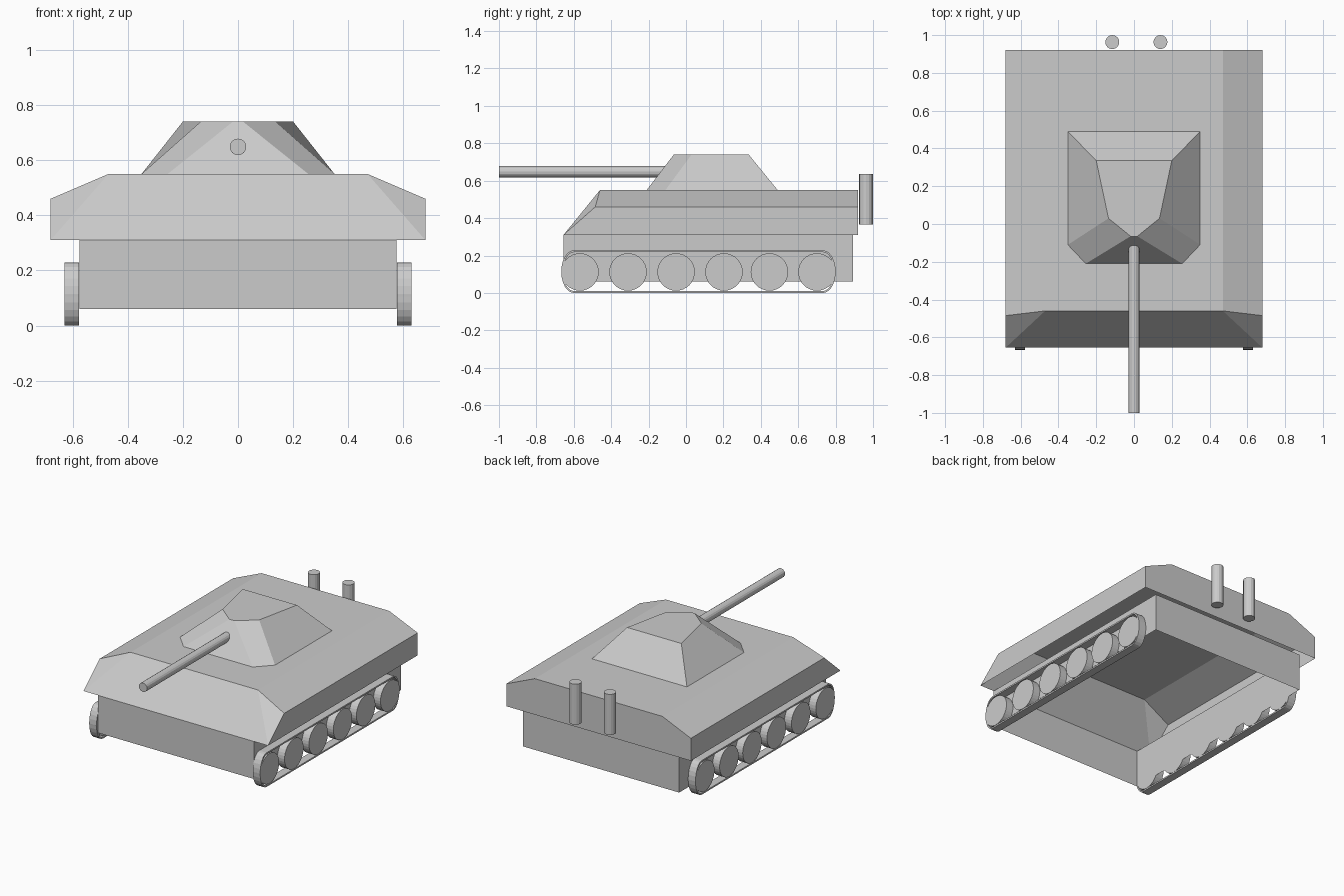
import bpy, bmesh, math
from mathutils import Matrix

if "Cube" in bpy.data.objects:
    bpy.data.objects.remove(bpy.data.objects["Cube"])


def make(name, verts, faces):
    me = bpy.data.meshes.new(name)
    me.from_pydata(verts, [], faces)
    bm = bmesh.new()
    bm.from_mesh(me)
    bmesh.ops.recalc_face_normals(bm, faces=bm.faces)
    bm.to_mesh(me)
    bm.free()
    ob = bpy.data.objects.new(name, me)
    bpy.context.collection.objects.link(ob)
    return ob


def bridge(a, b, n, closed=True):
    """Quads between two rings of n vertices starting at indices a and b."""
    return [(a + i, a + (i + 1) % n, b + (i + 1) % n, b + i)
            for i in range(n if closed else n - 1)]


def cylinder(name, radius, depth, centre, axis, sides):
    me = bpy.data.meshes.new(name)
    bm = bmesh.new()
    rot = {'X': Matrix.Rotation(math.pi / 2, 4, 'Y'),
           'Y': Matrix.Rotation(math.pi / 2, 4, 'X'),
           'Z': Matrix.Identity(4)}[axis]
    bmesh.ops.create_cone(bm, cap_ends=True, segments=sides, radius1=radius,
                          radius2=radius, depth=depth, matrix=rot)
    bm.to_mesh(me)
    bm.free()
    ob = bpy.data.objects.new(name, me)
    ob.location = centre
    bpy.context.collection.objects.link(ob)
    return ob


def mirrored(half):
    """Complete an outline given by its left half, ordered left to centre."""
    return half + [(-x, y, z) for x, y, z in reversed(half)]


# Upper hull: chamfered shell, sloped nose, open underneath
nose = mirrored([(-.68, -.655, .31), (-.68, -.485, .46), (-.47, -.46, .55)])
tail = [(x, .92, z) for x, y, z in nose]
make("upper_hull", nose + tail,
     bridge(0, 6, 6, closed=False)
     + [(0, 1, 2), (0, 2, 3, 5), (5, 3, 4), tuple(range(6, 12))])

# Lower hull: four walls, open top and bottom
base = [(-.575, -.655), (.575, -.655), (.575, .893), (-.575, .893)]
make("lower_hull", [(x, y, .06) for x, y in base] + [(x, y, .31) for x, y in base],
     bridge(0, 4, 4))

# Turret: six-sided base tapering to a narrow-nosed roof
low = mirrored([(-.35, .49, .55), (-.35, -.11, .55), (-.255, -.21, .55)])
high = mirrored([(-.2, .335, .74), (-.135, .03, .74), (-.018, -.065, .74)])
make("turret", low + high, bridge(0, 6, 6) + [tuple(range(6, 12))])

# Gun barrel
cylinder("gun_barrel", .03, .95, (0, -.525, .648), 'Y', 16)

# Exhaust pipes
for i, x in enumerate((-.115, .14)):
    cylinder(f"exhaust_pipe_{i + 1}", .037, .27, (x, .963, .5), 'Z', 16)


def track_outline(inset):
    """Long loop with rounded ends."""
    pts = []
    for centre, start in ((.733, -90), (-.6, 90)):
        for k in range(13):
            a = math.radians(start + 15 * k)
            pts.append((centre + (.067 - inset) * math.cos(a),
                        .114 + (.114 - inset) * math.sin(a)))
    return pts


# Running gear on both sides
for side, s in (("left", -1), ("right", 1)):
    verts = [(s * x, y, z) for inset, x in
             ((0, .576), (0, .63), (.01, .63), (.01, .576))
             for y, z in track_outline(inset)]
    n = len(verts) // 4
    faces = []
    for k in range(4):
        faces += bridge(k * n, (k + 1) % 4 * n, n)
    make(f"track_{side}", verts, faces)
    for i, y in enumerate((-.567, -.31, -.053, .203, .446, .7)):
        cylinder(f"wheel_{side}_{i + 1}", .1, .052, (s * .604, y, .112), 'X', 32)
